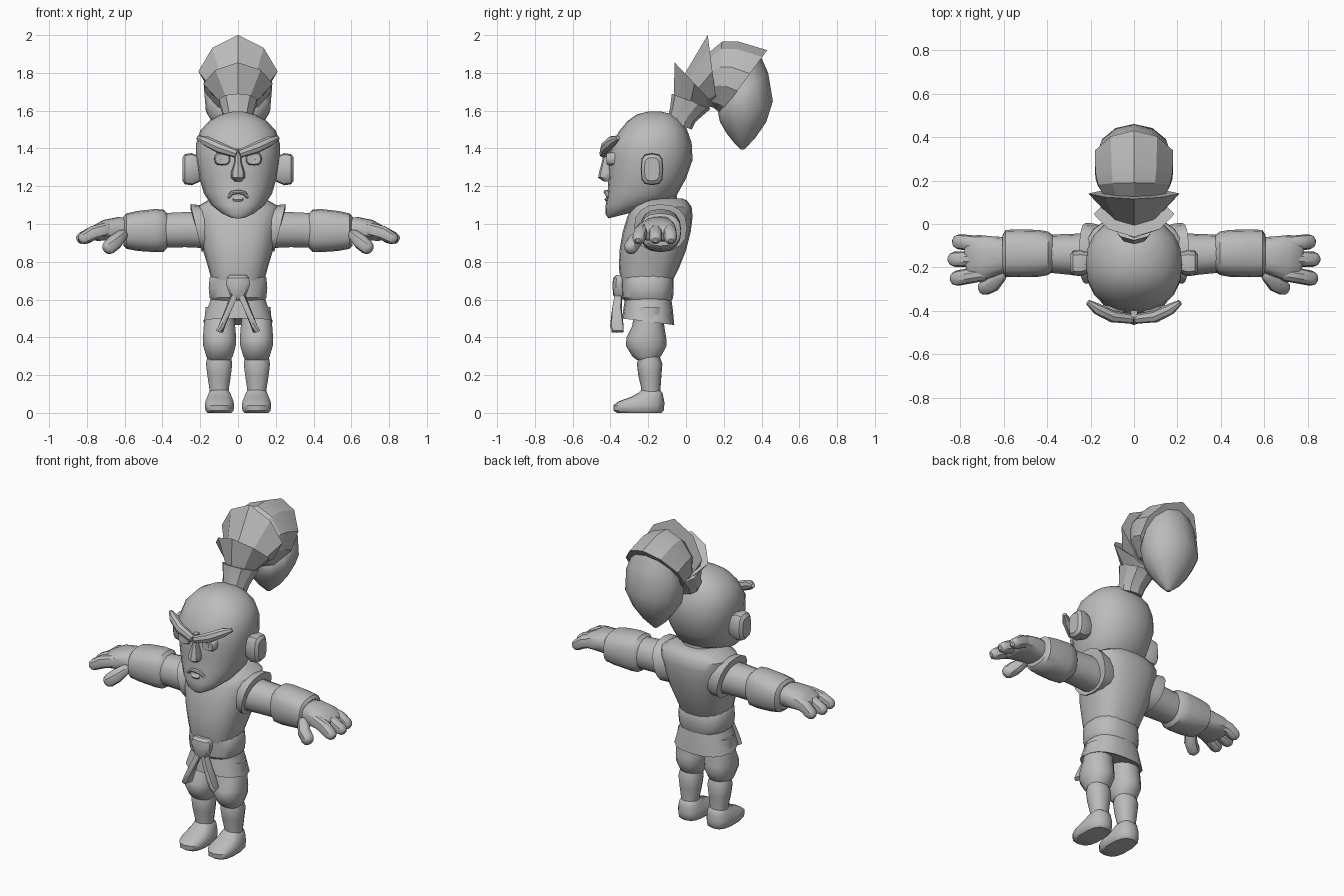
import bpy, bmesh, math
from mathutils import Vector

grey = bpy.data.materials.new("plain_grey")
grey.diffuse_color = (0.5, 0.5, 0.5, 1)


def spow(v, e):
    return math.copysign(abs(v) ** (2 / e), v)


def loft(name, rings, n=16, e=2.2, angle=35, mirror=False):
    """Skin a list of (centre, u, v) superellipse rings and cap both ends."""
    bm = bmesh.new()
    loops = []
    for c, u, v in rings:
        loops.append([bm.verts.new(c + u * spow(math.cos(t), e) + v * spow(math.sin(t), e))
                      for t in (2 * math.pi * i / n for i in range(n))])
    for a, b in zip(loops, loops[1:]):
        for i in range(n):
            j = (i + 1) % n
            bm.faces.new((a[i], a[j], b[j], b[i]))
    bm.faces.new(loops[0])
    bm.faces.new(loops[-1])
    bmesh.ops.recalc_face_normals(bm, faces=bm.faces)
    me = bpy.data.meshes.new(name)
    bm.to_mesh(me)
    bm.free()
    ob = bpy.data.objects.new(name, me)
    bpy.context.collection.objects.link(ob)
    me.materials.append(grey)
    bpy.ops.object.select_all(action='DESELECT')
    ob.select_set(True)
    bpy.context.view_layer.objects.active = ob
    bpy.ops.object.shade_smooth_by_angle(angle=math.radians(angle))
    if mirror:
        ob.modifiers.new("mirror", 'MIRROR').use_mirror_merge = False
    return ob


def section(name, rows, x=0, **kw):
    """Rows are (front y, front z, back y, back z, half width)."""
    rings = []
    for yf, zf, yb, zb, w in rows:
        f, b = Vector((x, yf, zf)), Vector((x, yb, zb))
        rings.append(((f + b) / 2, (f - b) / 2, Vector((w, 0, 0))))
    return loft(name, rings, **kw)


def level(name, rows, x=0, **kw):
    """Rows are (z, front y, back y, half width)."""
    return section(name, [(f, z, b, z, w) for z, f, b, w in rows], x, **kw)


def tube(name, pts, cap=0.0, **kw):
    """Points are (x, y, z, sideways radius, upward radius); cap rounds the ends."""
    ps = [Vector(p[:3]) for p in pts]
    rings = []
    for i, p in enumerate(pts):
        t = (ps[min(i + 1, len(ps) - 1)] - ps[max(i - 1, 0)]).normalized()
        u = t.cross(Vector((0, 0, 1))).normalized()
        v = u.cross(t)
        ring = (ps[i], u * p[3], v * p[4])
        tip = []
        if cap and i in (0, len(pts) - 1):
            s = -1 if i == 0 else 1
            tip = [(ps[i] + t * s * cap * 0.65, ring[1] * 0.8, ring[2] * 0.8),
                   (ps[i] + t * s * cap, ring[1] * 0.4, ring[2] * 0.4)]
        rings += tip[::-1] + [ring] if i == 0 else [ring] + tip
    return loft(name, rings, **kw)


# Head
section("head", [(-.41, 1.03, -.33, 1.05, .045), (-.425, 1.05, -.25, 1.07, .09),
                 (-.425, 1.10, -.14, 1.10, .14), (-.415, 1.17, -.05, 1.15, .18),
                 (-.41, 1.25, .0, 1.24, .205), (-.41, 1.34, .035, 1.34, .222),
                 (-.395, 1.42, .03, 1.43, .222), (-.355, 1.49, .005, 1.50, .20),
                 (-.31, 1.545, -.03, 1.55, .15), (-.26, 1.58, -.07, 1.58, .09),
                 (-.20, 1.595, -.13, 1.595, .03)], n=20, e=2.25, angle=40)
tube("ear", [(.20, -.175, 1.29, .045, .065), (.245, -.18, 1.29, .06, .085),
             (.28, -.18, 1.29, .057, .08), (.295, -.18, 1.29, .04, .062)],
     n=12, e=3.2, mirror=True)
tube("eyebrow", [(.008, -.437, 1.372, .022, .022), (.10, -.425, 1.405, .028, .03),
                 (.17, -.39, 1.44, .026, .027), (.212, -.36, 1.457, .012, .012)],
     n=8, mirror=True)
tube("eye_rim", [(.083, -.36, 1.345, .044, .036), (.083, -.41, 1.345, .042, .034),
                 (.083, -.42, 1.345, .036, .028), (.083, -.412, 1.345, .029, .021)],
     n=12, e=3, mirror=True)
tube("pupil", [(.078, -.40, 1.345, .017, .017), (.078, -.419, 1.345, .015, .015)],
     n=8, mirror=True)
level("nose", [(1.225, -.435, -.38, .018), (1.245, -.465, -.38, .036),
               (1.275, -.46, -.38, .036), (1.33, -.445, -.38, .018),
               (1.40, -.432, -.38, .016)], n=8, e=2.4)
tube("mouth", [(-.055, -.408, 1.14, .012, .010), (-.03, -.418, 1.165, .014, .011),
               (0, -.422, 1.17, .015, .011), (.03, -.418, 1.165, .014, .011),
               (.055, -.408, 1.14, .012, .010)], n=8)
level("lower_lip", [(1.115, -.42, -.38, .03), (1.13, -.432, -.38, .034),
                    (1.145, -.42, -.38, .03)], n=8)

# Topknot: nested flaring cups, then a drooping plume
section("topknot_band", [(-.10, 1.55, .03, 1.50, .07), (-.085, 1.61, .05, 1.54, .08),
                         (-.075, 1.69, .13, 1.61, .105)], n=10, angle=25)
section("topknot_cup_low", [(-.065, 1.67, .11, 1.61, .09), (-.06, 1.855, .15, 1.63, .185)],
        n=8, e=1.6, angle=25)
section("topknot_cup_mid", [(-.01, 1.79, .12, 1.62, .13), (.115, 2.0, .165, 1.615, .21)],
        n=8, e=1.6, angle=25)
section("topknot_cup_back", [(.10, 1.89, .14, 1.62, .14), (.19, 1.965, .165, 1.60, .175),
                             (.28, 1.965, .17, 1.595, .188), (.43, 1.92, .18, 1.58, .19)],
        n=10, e=1.8, angle=25)
section("topknot_plume", [(.39, 1.90, .20, 1.64, .15), (.435, 1.80, .17, 1.59, .178),
                          (.46, 1.65, .18, 1.54, .17), (.425, 1.54, .215, 1.48, .12),
                          (.37, 1.46, .255, 1.43, .07), (.31, 1.395, .29, 1.395, .012)],
        n=12, e=2, angle=40)

# Torso, neck and vest arm openings
level("neck", [(1.02, -.28, -.04, .11), (1.16, -.28, -.05, .11)])
level("vest", [(.70, -.345, -.07, .14), (.76, -.355, -.04, .155), (.86, -.352, .0, .185),
               (.96, -.335, .025, .207), (1.04, -.31, .035, .222), (1.09, -.285, .03, .22),
               (1.125, -.25, .005, .16), (1.135, -.23, -.02, .12)], n=20, e=2.5, angle=45)
loft("vest_armhole", [(Vector((x, -.135, z)), Vector((0, ry, 0)), Vector((.03, 0, rz)))
                      for x, z, ry, rz in ((.12, .98, .12, .11), (.19, .98, .138, .122),
                                           (.222, .98, .14, .125), (.222, .98, .115, .10))],
     n=16, e=2.4, mirror=True)

# Arms
tube("upper_arm", [(.17, -.14, .97, .10, .10), (.28, -.14, .97, .095, .095),
                   (.43, -.135, .965, .085, .093)], n=14, mirror=True)
tube("forearm_cuff", [(.375, -.135, .965, .085, .092), (.395, -.135, .965, .10, .112),
                      (.44, -.135, .965, .108, .114), (.53, -.135, .963, .11, .106),
                      (.59, -.135, .962, .108, .094), (.605, -.135, .962, .085, .078)],
     n=16, e=2.5, mirror=True)
tube("palm", [(.58, -.14, .97, .08, .06), (.63, -.145, .972, .088, .066),
              (.70, -.155, .967, .105, .056), (.755, -.16, .95, .105, .042)],
     cap=.02, n=14, e=2.5, mirror=True)
for label, y0, y1, x1 in (("ring", -.09, -.082, .805), ("middle", -.16, -.162, .825),
                          ("index", -.23, -.25, .815)):
    tube(label + "_finger", [(.70, y0, .97, .034, .038), (.765, (y0 + y1) / 2, .953, .036, .039),
                             (x1, y1, .926, .035, .033)], cap=.03, n=10, mirror=True)
tube("thumb", [(.615, -.235, .94, .032, .03), (.65, -.275, .905, .038, .04),
               (.685, -.292, .875, .036, .038)], cap=.028, n=10, mirror=True)

# Belt, skirt and knotted sash
level("belt", [(.595, -.325, -.075, .14), (.61, -.338, -.068, .152), (.66, -.342, -.066, .157),
               (.715, -.342, -.066, .152), (.728, -.33, -.075, .142)], n=18, e=2.5)
section("vest_skirt", [(-.32, .62, -.08, .62, .14), (-.33, .56, -.07, .55, .162),
                       (-.338, .50, -.062, .465, .185), (-.30, .51, -.09, .48, .15)],
        n=18, e=2.5)
level("sash_knot", [(.60, -.372, -.32, .026), (.625, -.386, -.32, .045),
                    (.68, -.39, -.32, .066), (.715, -.385, -.32, .06),
                    (.73, -.37, -.32, .045)], n=10, e=3)
tube("sash_tail", [(.012, -.355, .64, .02, .018), (.05, -.366, .55, .026, .017),
                   (.085, -.366, .46, .036, .017), (.098, -.362, .43, .034, .014)],
     n=8, e=4, mirror=True)

# Legs and shoes
level("trouser_leg", [(.28, -.26, -.15, .06), (.30, -.285, -.132, .072),
                      (.355, -.318, -.102, .088), (.40, -.315, -.105, .09),
                      (.46, -.285, -.115, .085), (.56, -.27, -.12, .075)],
      x=.098, n=14, mirror=True)
level("shin", [(.09, -.237, -.135, .05), (.13, -.237, -.135, .053), (.20, -.253, -.13, .064),
               (.26, -.26, -.125, .071), (.30, -.25, -.14, .064)],
      x=.1, n=14, mirror=True)
level("shoe", [(0, -.365, -.13, .065), (.012, -.383, -.118, .076), (.04, -.385, -.115, .079),
               (.06, -.36, -.115, .076), (.085, -.29, -.12, .066), (.108, -.25, -.125, .057),
               (.122, -.235, -.14, .045)], x=.098, n=14, e=2.6, angle=40, mirror=True)
